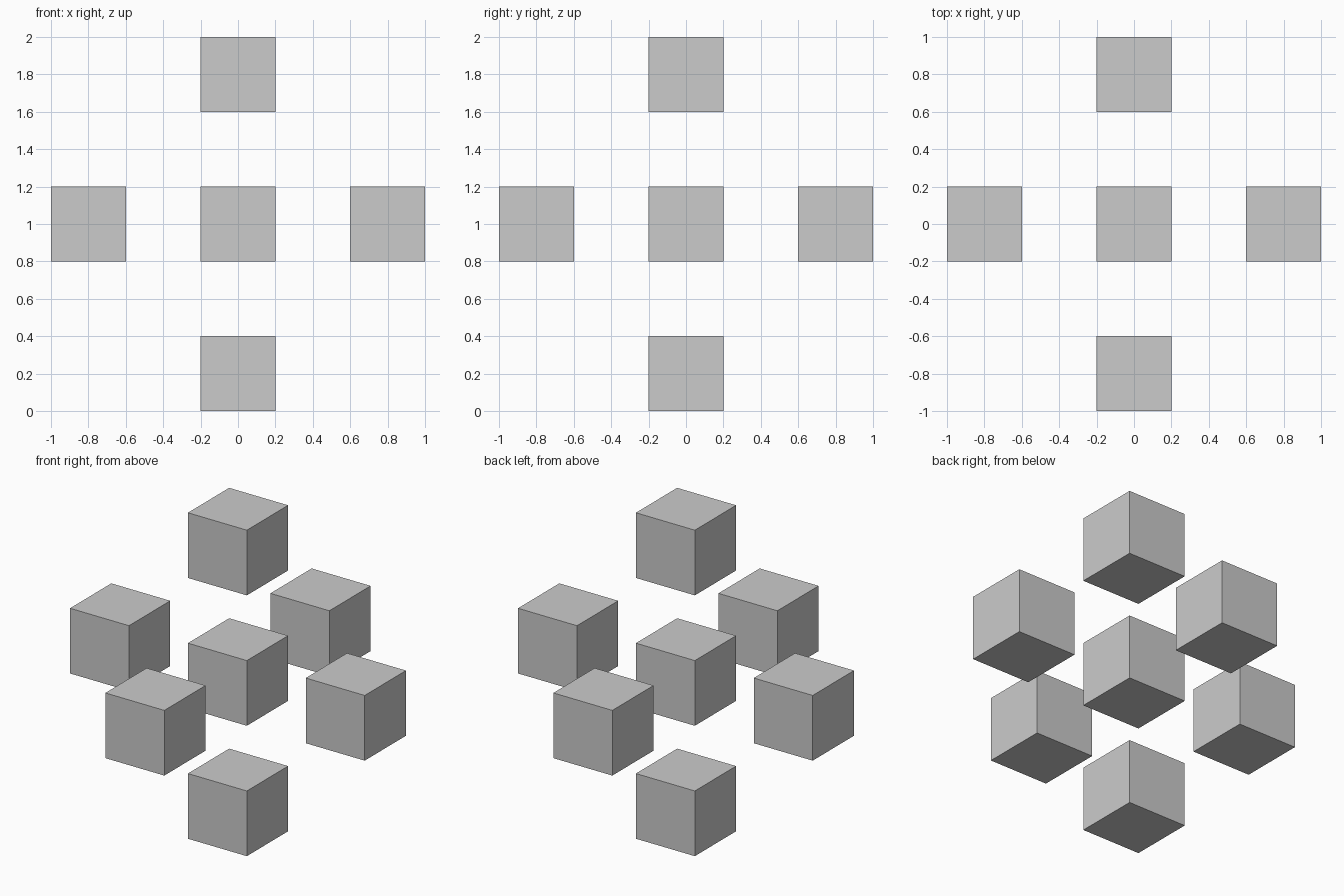
import bpy
from mathutils import Vector

if "Cube" in bpy.data.objects:
    bpy.data.objects.remove(bpy.data.objects["Cube"])

SIZE = 0.4      # cube edge
SPACING = 0.8   # distance from the middle cube to each outer cube
CENTRE = Vector((0, 0, 1))


def add_cube(name, direction):
    bpy.ops.mesh.primitive_cube_add(size=SIZE, location=CENTRE + Vector(direction) * SPACING)
    bpy.context.object.name = name


# Middle cube with one separate cube along each axis direction
cubes = {
    "centre_cube": (0, 0, 0),
    "left_cube": (-1, 0, 0),
    "right_cube": (1, 0, 0),
    "front_cube": (0, -1, 0),
    "back_cube": (0, 1, 0),
    "bottom_cube": (0, 0, -1),
    "top_cube": (0, 0, 1),
}
for name, direction in cubes.items():
    add_cube(name, direction)
